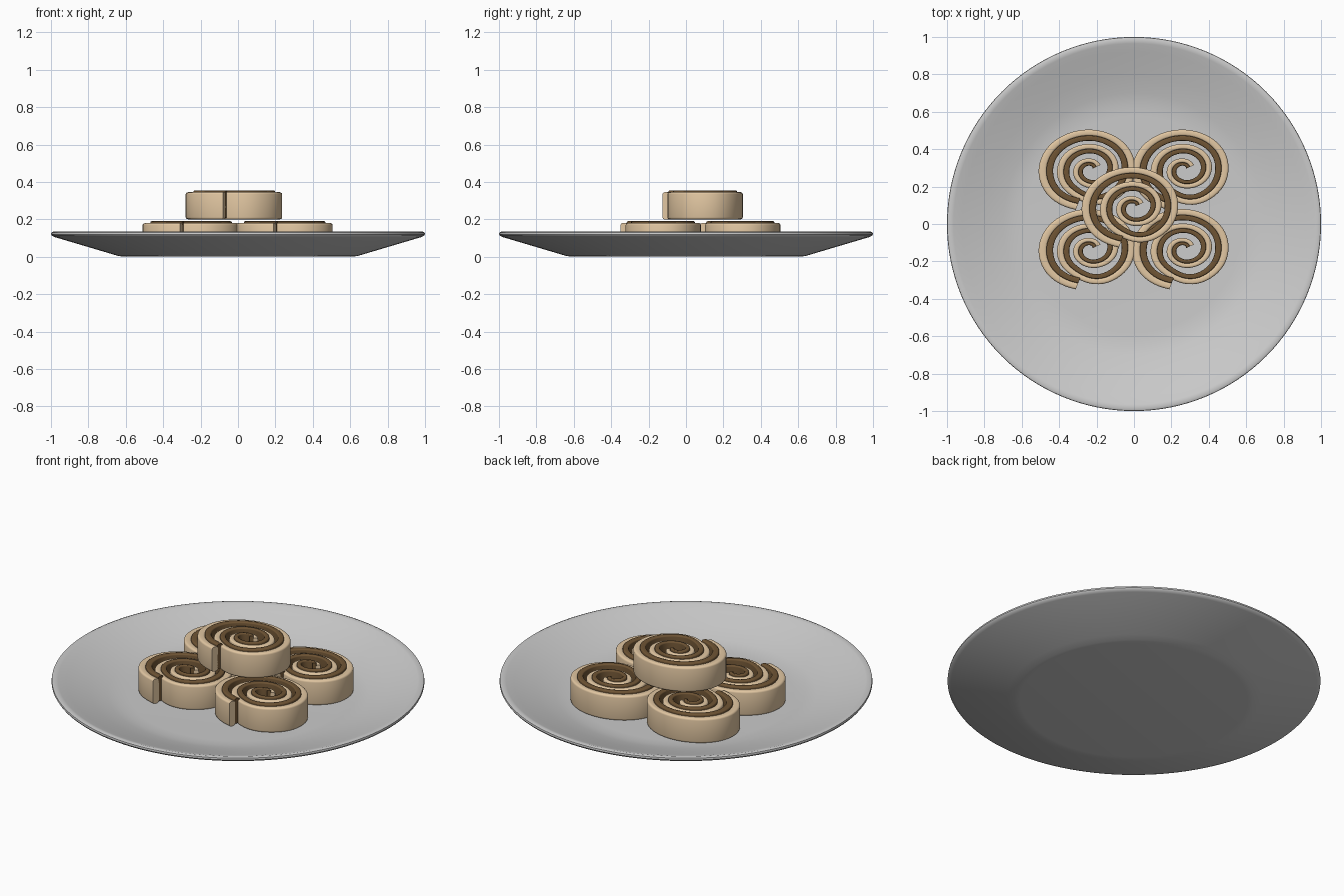
import bpy, bmesh, math

if "Cube" in bpy.data.objects:
    bpy.data.objects.remove(bpy.data.objects["Cube"])


def material(name, rgb):
    m = bpy.data.materials.new(name)
    m.diffuse_color = (*rgb, 1)
    m.use_nodes = True
    m.node_tree.nodes["Principled BSDF"].inputs["Base Color"].default_value = m.diffuse_color
    return m


def make_object(name, bm, mat=None):
    bmesh.ops.recalc_face_normals(bm, faces=bm.faces[:])
    me = bpy.data.meshes.new(name)
    bm.to_mesh(me)
    bm.free()
    ob = bpy.data.objects.new(name, me)
    bpy.context.collection.objects.link(ob)
    if mat:
        me.materials.append(mat)
    bpy.ops.object.select_all(action='DESELECT')
    ob.select_set(True)
    bpy.context.view_layer.objects.active = ob
    bpy.ops.object.shade_smooth_by_angle(angle=math.radians(40))
    return ob


# Plate: lathed profile with a flat foot, sloped wall and rounded rim
profile = [(0, 0), (0.61, 0), (0.64, 0.004), (0.68, 0.016), (0.98, 0.105),
           (0.995, 0.112), (1.0, 0.12), (0.998, 0.13), (0.985, 0.135),
           (0.965, 0.13), (0.92, 0.115), (0.80, 0.077), (0.70, 0.049),
           (0.64, 0.038), (0.58, 0.035), (0, 0.035)]
bm = bmesh.new()
vs = [bm.verts.new((r, 0, z)) for r, z in profile]
es = [bm.edges.new(p) for p in zip(vs, vs[1:])]
bmesh.ops.spin(bm, geom=vs + es, cent=(0, 0, 0), axis=(0, 0, 1),
               angle=2 * math.pi, steps=128, use_duplicate=False)
bmesh.ops.remove_doubles(bm, verts=bm.verts[:], dist=1e-5)
make_object("plate", bm)

# Spiral of the roll: outer radius at each angle, from the loose tail inward
KEYS = [(253, .226), (225, .235), (180, .225), (90, .212), (0, .185),
        (-45, .191), (-80, .198), (-112, .168), (-180, .145), (-270, .135),
        (-360, .115), (-450, .103), (-540, .076), (-630, .056), (-690, .044)]


def radius(a):
    for (a0, r0), (a1, r1) in zip(KEYS, KEYS[1:]):
        if a >= a1:
            return r0 + (r1 - r0) * (a0 - a) / (a0 - a1)
    return KEYS[-1][1]


def spiral(n=150):
    a0, a1 = KEYS[0][0], KEYS[-1][0]
    out = []
    for i in range(n + 1):
        a = a0 + (a1 - a0) * i / n
        r = sum(radius(min(a0, a + d)) for d in range(-15, 16, 5)) / 7
        out.append((math.radians(a), r, 1 - 0.4 * i / n))
    return out


def rounded_rect(d0, d1, z0, z1, b):
    pts = []
    for cd, cz, start in ((d1 - b, z1 - b, 0), (d0 + b, z1 - b, 90),
                          (d0 + b, z0 + b, 180), (d1 - b, z0 + b, 270)):
        for k in range(4):
            t = math.radians(start + 30 * k)
            pts.append((cd + b * math.cos(t), cz + b * math.sin(t)))
    return pts


def strip(name, section, mat, loc):
    # Sweep the section along the spiral, thinning toward the centre
    bm = bmesh.new()
    rings = []
    for a, r, s in spiral():
        rings.append([bm.verts.new(((r - d * s) * math.cos(a) * 1.25 + 0.022,
                                    (r - d * s) * math.sin(a), z))
                      for d, z in section])
    for p, q in zip(rings, rings[1:]):
        for j in range(len(section)):
            k = (j + 1) % len(section)
            bm.faces.new((p[j], p[k], q[k], q[j]))
    bm.faces.new(rings[0])
    bm.faces.new(rings[-1][::-1])
    make_object(name, bm, mat).location = loc


dough = material("dough", (0.76, 0.57, 0.36))
filling = material("filling", (0.16, 0.09, 0.035))
dough_section = rounded_rect(0, 0.036, 0, 0.145, 0.011)
filling_section = rounded_rect(0.034, 0.064, 0.008, 0.155, 0.007)

# Four rolls on the plate and one stacked on top
places = [(x, y, 0.035) for x in (-0.25, 0.25) for y in (-0.132, 0.293)]
places.append((-0.02, 0.092, 0.2))
for i, loc in enumerate(places, 1):
    strip(f"roll_{i}_dough", dough_section, dough, loc)
    strip(f"roll_{i}_filling", filling_section, filling, loc)
